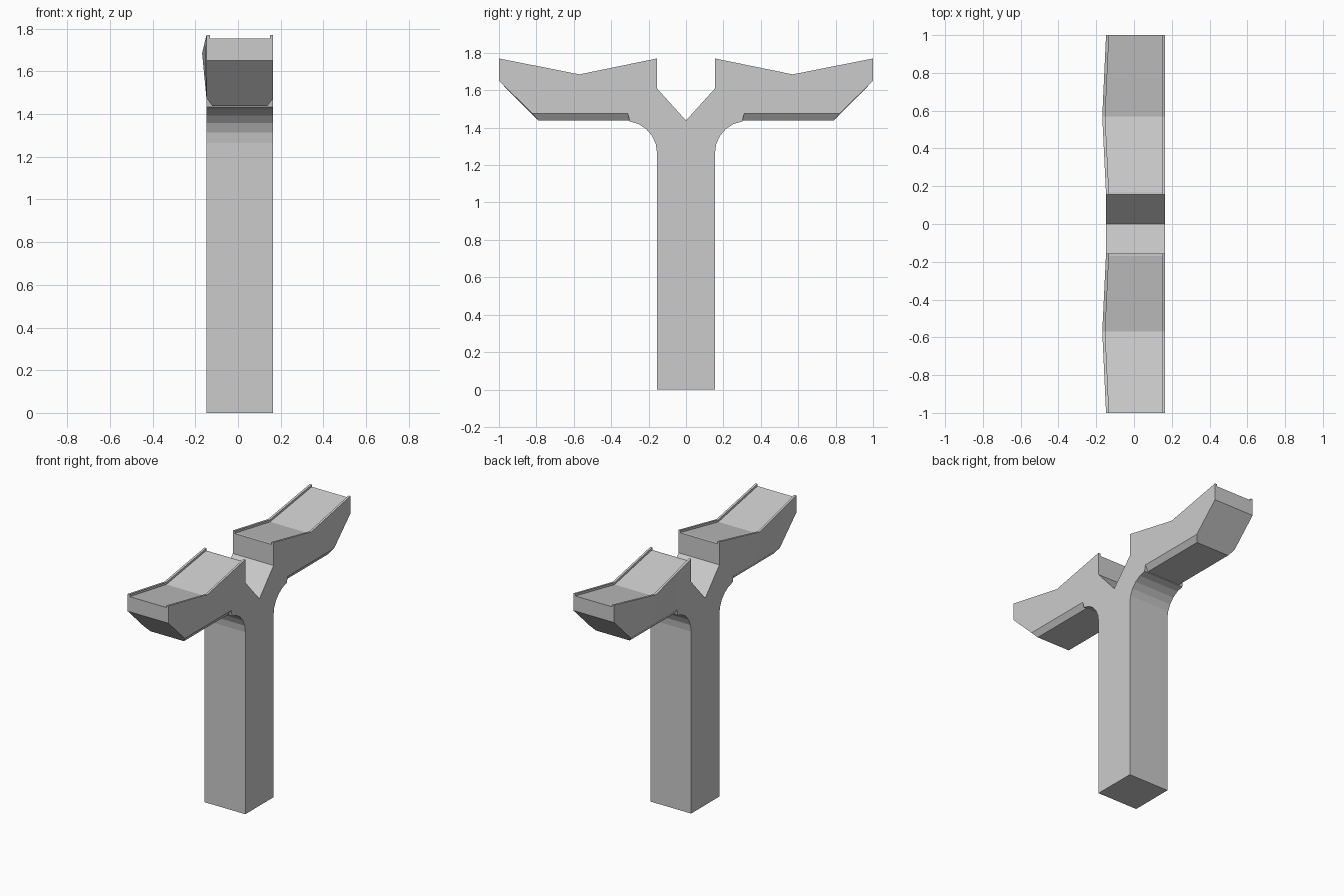
import bpy, bmesh, math

if "Cube" in bpy.data.objects:
    bpy.data.objects.remove(bpy.data.objects["Cube"])

XL, XR = -0.148, 0.165      # column sides
X_BULGE = -0.168            # widest point of the left rim


def interp(y, pts):
    for (a, va), (b, vb) in zip(pts, pts[1:]):
        if y <= b:
            return va + (vb - va) * (y - a) / (b - a)
    return pts[-1][1]


TOP = [(0.155, 1.77), (0.57, 1.685), (1, 1.77)]
FLOOR = [(0.155, 1.752), (0.17, 1.752), (0.57, 1.67), (1, 1.755)]
LOW = [(0.155, 1.61), (0.31, 1.475), (0.82, 1.475), (1, 1.65)]
LEFT = [(0.155, XL), (0.57, X_BULGE), (1, XL)]


def finish(bm, name):
    bmesh.ops.remove_doubles(bm, verts=bm.verts, dist=1e-5)
    bmesh.ops.recalc_face_normals(bm, faces=bm.faces)
    me = bpy.data.meshes.new(name)
    bm.to_mesh(me)
    bm.free()
    ob = bpy.data.objects.new(name, me)
    bpy.context.collection.objects.link(ob)
    mod = ob.modifiers.new("mirror_y", 'MIRROR')
    mod.use_axis = (False, True, False)
    return ob


# Column half: notch at the top, rounded bracket under the arm
prof = [(0, 0), (0.155, 0)]
for i in range(6):
    a = math.radians(180 - i * 16.4)
    prof.append((0.325 + 0.17 * math.cos(a), 1.265 + 0.17 * math.sin(a)))
prof += [(0.31, 1.475), (0.17, interp(0.17, LOW)), (0.155, 1.61), (0, 1.438)]
bm = bmesh.new()
rows = [[bm.verts.new((x, y, z)) for y, z in prof] for x in (XL, XR)]
bm.faces.new(rows[0])
bm.faces.new(rows[1])
n = len(prof)
for i in range(n - 1):
    if i in (n - 4, n - 3):          # joint with the arm stays open
        continue
    bm.faces.new((rows[0][i], rows[0][i + 1], rows[1][i + 1], rows[1][i]))
finish(bm, "column")

# Arm: cross-sections with a rimmed channel on top
bm = bmesh.new()
rings = []
for y in (0.155, 0.17, 0.31, 0.57, 0.82, 1.0):
    t, f, lo, xl = (interp(y, c) for c in (TOP, FLOOR, LOW, LEFT))
    sec = [(XL, lo), (xl, t), (xl + 0.016, t), (xl + 0.016, f),
           (XR - 0.015, f), (XR - 0.015, t), (XR, t), (XR, lo)]
    rings.append([bm.verts.new((x, y, z)) for x, z in sec])
for a, b in zip(rings, rings[1:]):
    for i in range(7):
        bm.faces.new((a[i], a[i + 1], b[i + 1], b[i]))
bm.faces.new(rings[0])
bm.faces.new(rings[-1])

# Chamfered underside and sloping tip
under = [[bm.verts.new((x, y, 1.438)) for x in (-0.12, 0.138)]
         for y in (0.295, 0.57, 0.79)]
for k in range(2):
    a, b, u, v = rings[k + 2], rings[k + 3], under[k], under[k + 1]
    bm.faces.new((a[0], b[0], v[0], u[0]))
    bm.faces.new((a[7], u[1], v[1], b[7]))
    bm.faces.new((u[0], v[0], v[1], u[1]))
bm.faces.new((rings[4][0], rings[5][0], rings[5][7], rings[4][7],
              under[2][1], under[2][0]))
finish(bm, "platform_arm")
